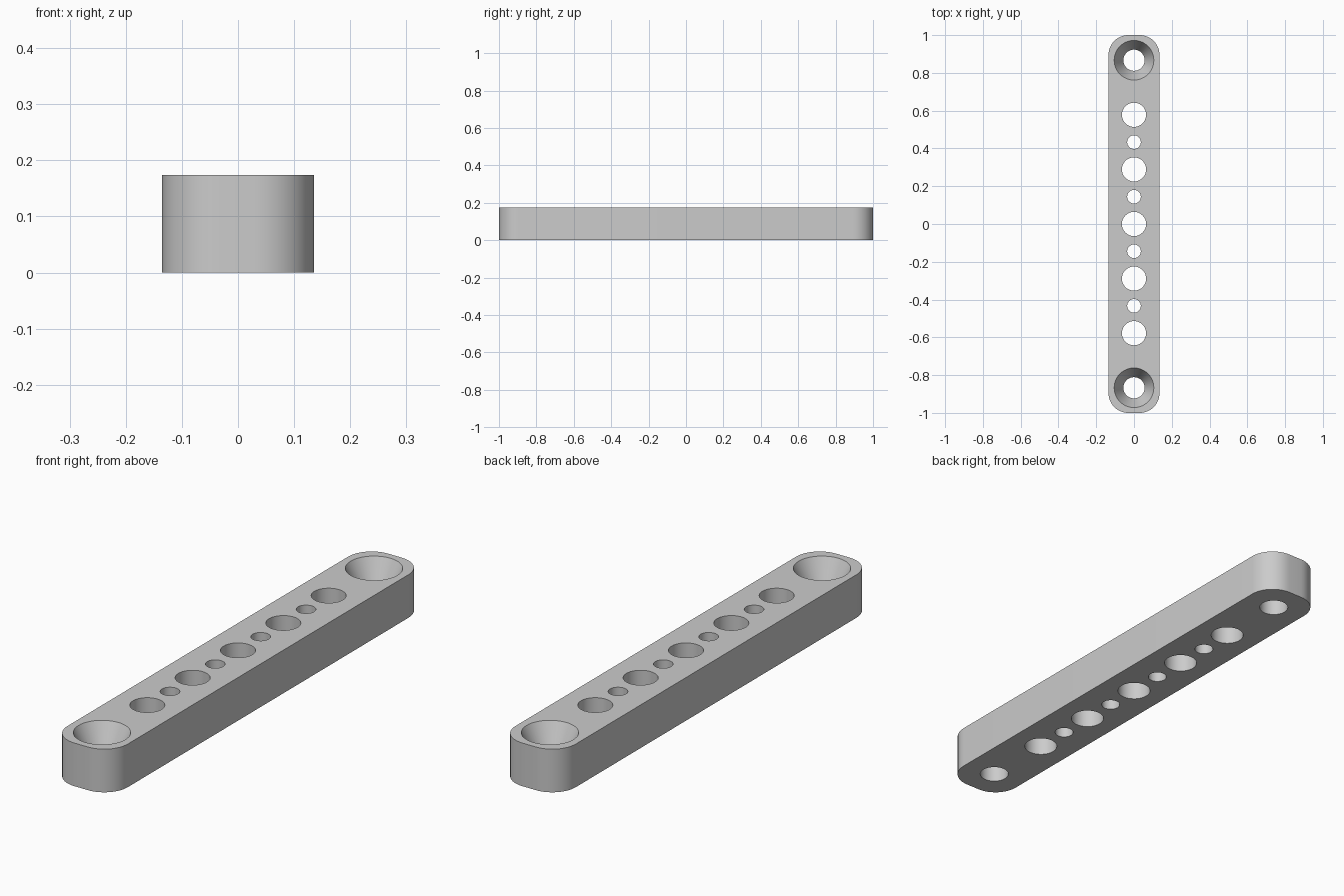
import bpy, bmesh, math

cube = bpy.data.objects.get("Cube")
if cube:
    bpy.data.objects.remove(cube, do_unlink=True)

HALF_W, HALF_L, HEIGHT, CORNER = 0.135, 1.0, 0.174, 0.105
PITCH = 0.289          # spacing of the large holes
SINK_DEPTH = 0.1       # depth of the conical screw seats
OVER = 0.02            # cutter overshoot

grey = bpy.data.materials.new("plain grey")
grey.use_nodes = True
colour = (0.6, 0.6, 0.6, 1)
grey.diffuse_color = colour
grey.node_tree.nodes["Principled BSDF"].inputs["Base Color"].default_value = colour


def make_object(name, bm):
    bmesh.ops.recalc_face_normals(bm, faces=bm.faces)
    mesh = bpy.data.meshes.new(name)
    bm.to_mesh(mesh)
    bm.free()
    mesh.materials.append(grey)
    obj = bpy.data.objects.new(name, mesh)
    bpy.context.collection.objects.link(obj)
    return obj


def add_lathe(bm, y, profile, sides=48):
    """Closed solid of revolution about a vertical axis, from (radius, z) pairs."""
    rings = []
    for r, z in profile:
        angles = [math.tau * i / sides for i in range(sides)]
        rings.append([bm.verts.new((r * math.cos(a), y + r * math.sin(a), z)) for a in angles])
    for low, high in zip(rings, rings[1:]):
        for i in range(sides):
            j = (i + 1) % sides
            bm.faces.new((low[i], low[j], high[j], high[i]))
    bm.faces.new(rings[0][::-1])
    bm.faces.new(rings[-1])


# Bar with rounded corners
bm = bmesh.new()
outline = []
steps = 12
for quarter, (sx, sy) in enumerate([(1, 1), (-1, 1), (-1, -1), (1, -1)]):
    for i in range(steps + 1):
        a = (quarter + i / steps) * math.pi / 2
        outline.append(bm.verts.new((sx * (HALF_W - CORNER) + CORNER * math.cos(a),
                                     sy * (HALF_L - CORNER) + CORNER * math.sin(a), 0)))
base = bm.faces.new(outline)
top = bmesh.ops.extrude_face_region(bm, geom=[base], use_keep_orig=True)
bmesh.ops.translate(bm, vec=(0, 0, HEIGHT),
                    verts=[g for g in top["geom"] if isinstance(g, bmesh.types.BMVert)])
bar = make_object("mounting_bar", bm)

# Hole cutters: large and small through holes, countersunk screw holes at the ends
bm = bmesh.new()
for k in range(-4, 5):
    radius = 0.064 if k % 2 == 0 else 0.036
    add_lathe(bm, k * PITCH / 2, [(radius, -OVER), (radius, HEIGHT + OVER)])
for side in (-1, 1):
    add_lathe(bm, side * 3 * PITCH, [(0.056, -OVER), (0.056, HEIGHT - SINK_DEPTH),
                                     (0.105, HEIGHT), (0.105, HEIGHT + OVER)])
cutter = make_object("hole_cutter", bm)
cutter.hide_render = True

# Cut the holes, then drop the cutter
cut = bar.modifiers.new("holes", 'BOOLEAN')
cut.operation = 'DIFFERENCE'
cut.solver = 'EXACT'
cut.object = cutter
bpy.ops.object.select_all(action='DESELECT')
bar.select_set(True)
bpy.context.view_layer.objects.active = bar
bpy.ops.object.modifier_apply(modifier=cut.name)
bpy.data.objects.remove(cutter, do_unlink=True)

bpy.ops.object.shade_smooth_by_angle(angle=math.radians(20))
